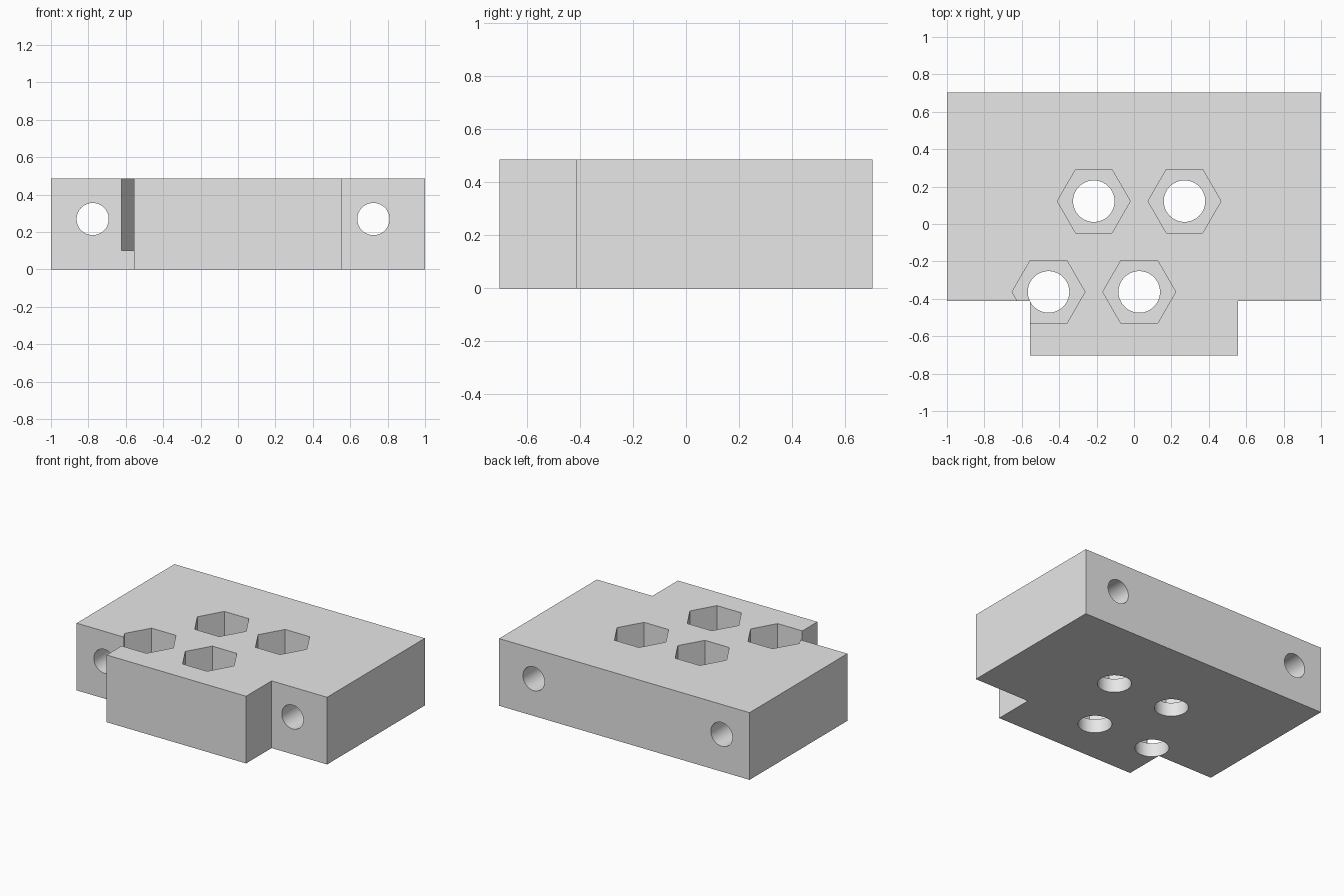
import bpy
import math

if "Cube" in bpy.data.objects:
    bpy.data.objects.remove(bpy.data.objects["Cube"], do_unlink=True)

HEIGHT = 0.485
POCKET_FLOOR = 0.1

grey = bpy.data.materials.new("plain grey")
grey.use_nodes = True
grey.diffuse_color = (0.8, 0.8, 0.8, 1)
grey.node_tree.nodes["Principled BSDF"].inputs["Base Color"].default_value = grey.diffuse_color


def extrude_outline(name, outline, height):
    """Solid prism standing on z = 0."""
    n = len(outline)
    verts = [(x, y, z) for z in (0, height) for x, y in outline]
    faces = [tuple(reversed(range(n))), tuple(range(n, 2 * n))]
    faces += [(i, (i + 1) % n, (i + 1) % n + n, i + n) for i in range(n)]
    mesh = bpy.data.meshes.new(name)
    mesh.from_pydata(verts, [], faces)
    mesh.materials.append(grey)
    obj = bpy.data.objects.new(name, mesh)
    bpy.context.collection.objects.link(obj)
    return obj


def cut(target, sides, radius, depth, location, rotation=(0, 0, 0)):
    """Subtract a prism or cylinder from the target."""
    bpy.ops.mesh.primitive_cylinder_add(vertices=sides, radius=radius, depth=depth,
                                        location=location, rotation=rotation)
    cutter = bpy.context.object
    cutter.data.materials.append(grey)
    mod = target.modifiers.new("cut", 'BOOLEAN')
    mod.operation = 'DIFFERENCE'
    mod.solver = 'EXACT'
    mod.object = cutter
    bpy.context.view_layer.objects.active = target
    bpy.ops.object.modifier_apply(modifier=mod.name)
    bpy.data.objects.remove(cutter, do_unlink=True)


# Block with a narrower tongue at the front
right = [(0.557, -0.703), (0.557, -0.412), (1, -0.412), (1, 0.703)]
left = [(-x, y) for x, y in reversed(right)]
block = extrude_outline("mounting_block", right + left, HEIGHT)

# Hexagonal nut pockets with bolt holes through the floor
for x, y in [(-0.215, 0.122), (0.27, 0.122), (-0.457, -0.363), (0.028, -0.363)]:
    cut(block, 6, 0.195, 1, (x, y, POCKET_FLOOR + 0.5), (0, 0, math.pi / 6))
    cut(block, 64, 0.111, 1, (x, y, 0))

# Long bores running front to back
for x in (-0.777, 0.724):
    cut(block, 64, 0.086, 3, (x, 0, 0.269), (math.pi / 2, 0, 0))

# Smooth bores, crisp edges
bpy.ops.object.select_all(action='DESELECT')
block.select_set(True)
bpy.context.view_layer.objects.active = block
bpy.ops.object.shade_smooth_by_angle(angle=math.radians(30))
